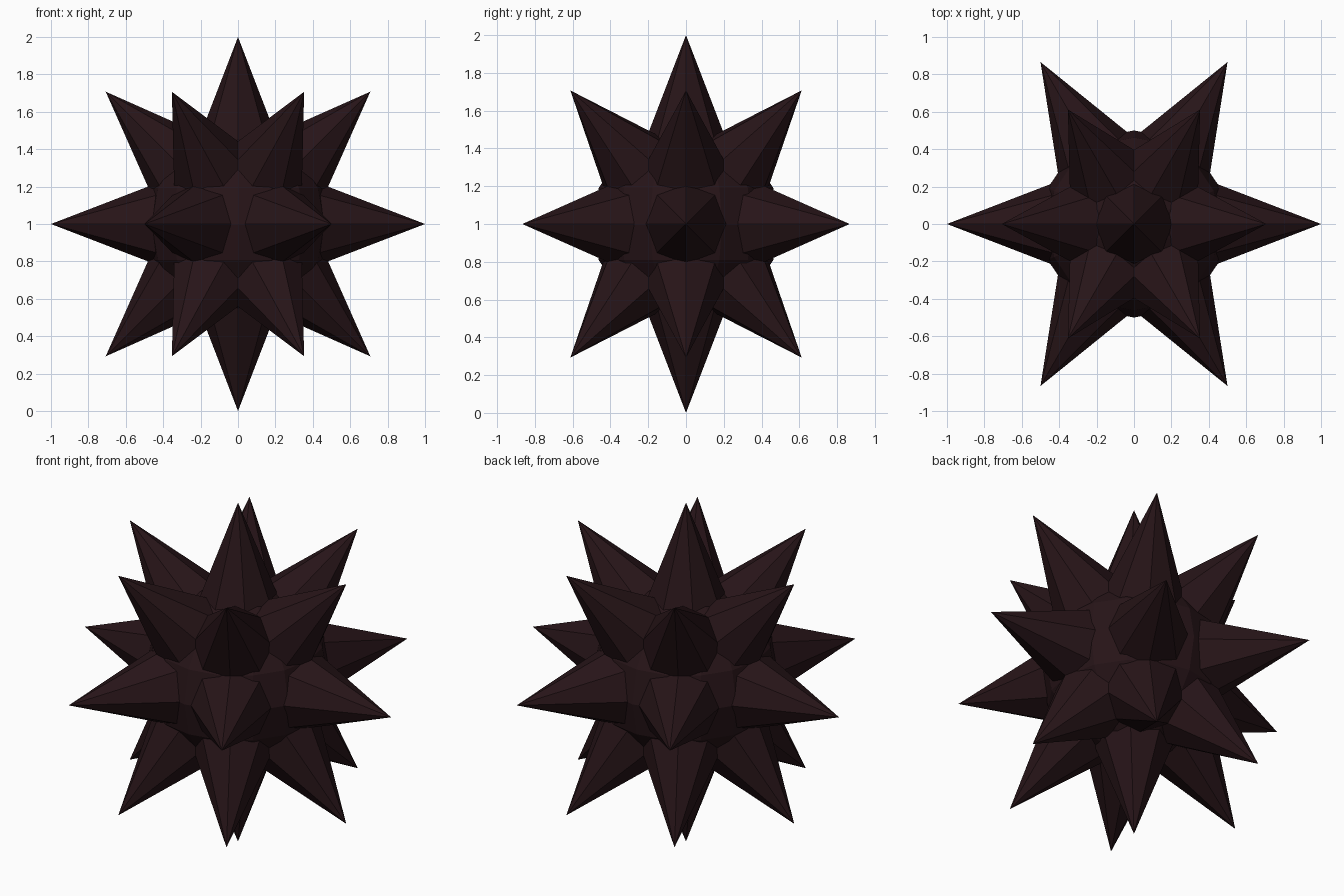
import bpy
from math import radians, sin, cos
from mathutils import Vector

if "Cube" in bpy.data.objects:
    bpy.data.objects.remove(bpy.data.objects["Cube"])

CENTER = Vector((0, 0, 1))
CORE_R = 0.5
BASE, TIP = 0.40, 1.0          # spike start and end, measured from the centre
SPIKE_R = 0.385 * (TIP - BASE)

mat = bpy.data.materials.new("dark_shell")
mat.diffuse_color = (0.02, 0.007, 0.009, 1)
mat.use_nodes = True
mat.node_tree.nodes["Principled BSDF"].inputs["Base Color"].default_value = mat.diffuse_color


def finish(name):
    ob = bpy.context.object
    ob.name = name
    ob.data.materials.append(mat)
    return ob


def spike(name, polar, azimuth):
    """Eight-sided cone pointing outwards from the core."""
    p, a = radians(polar), radians(azimuth)
    direction = Vector((sin(p) * cos(a), sin(p) * sin(a), cos(p)))
    bpy.ops.mesh.primitive_cone_add(
        vertices=8, radius1=SPIKE_R, radius2=0, depth=TIP - BASE,
        location=CENTER + direction * (BASE + TIP) / 2, rotation=(0, p, a))
    finish(name)


# Round faceted core
bpy.ops.mesh.primitive_uv_sphere_add(segments=16, ring_count=8,
                                     radius=CORE_R, location=CENTER)
finish("core")

# Poles
spike("top_spike", 0, 0)
spike("bottom_spike", 180, 0)

# Three rings of six spikes
for ring, polar in (("upper", 45), ("middle", 90), ("lower", 135)):
    for i in range(6):
        spike(f"{ring}_spike_{i + 1}", polar, i * 60)
